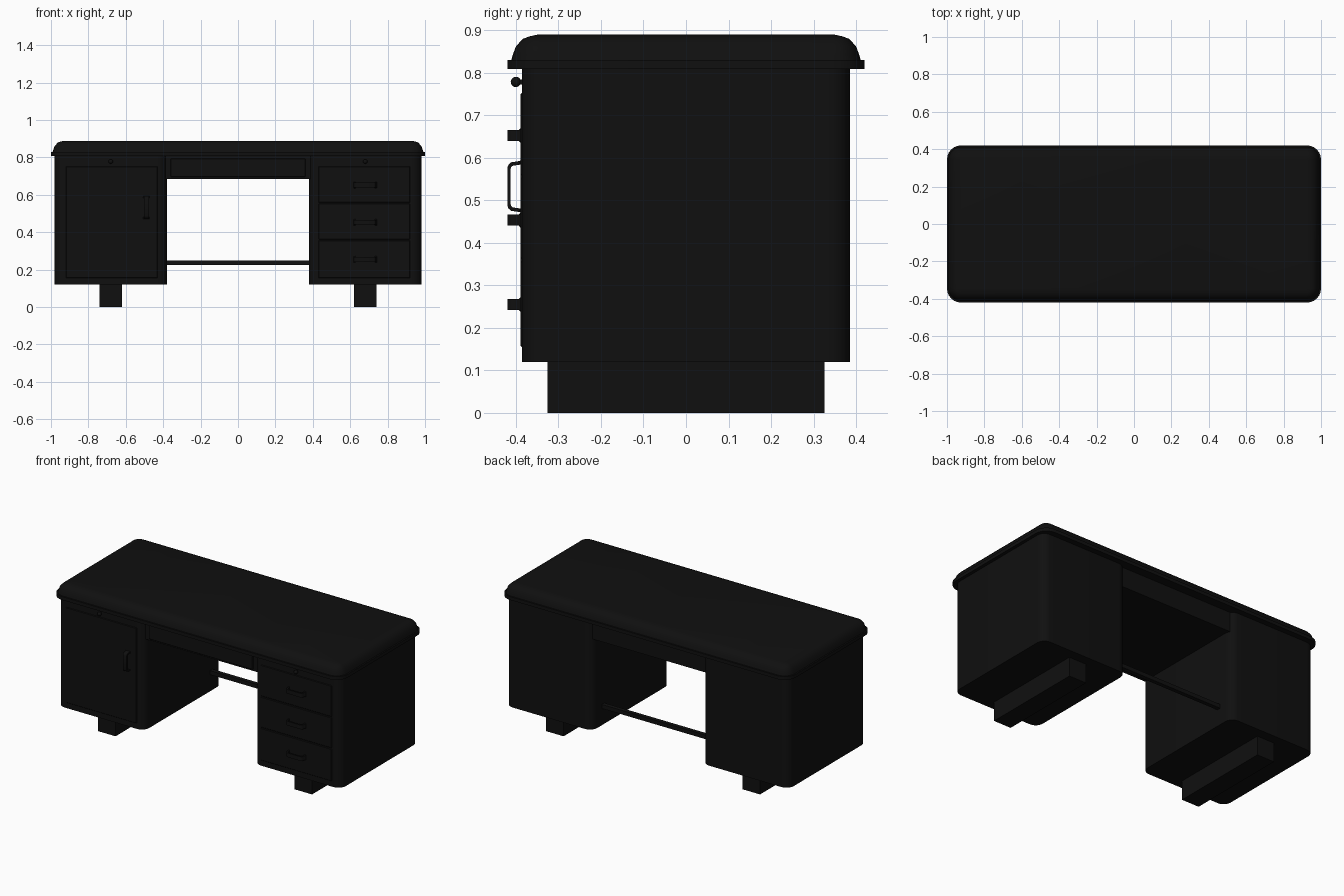
import bpy, bmesh, math
from mathutils import Vector

if "Cube" in bpy.data.objects:
    bpy.data.objects.remove(bpy.data.objects["Cube"])

mat = bpy.data.materials.new("black_lacquer")
mat.diffuse_color = (0.005, 0.005, 0.005, 1)
mat.use_nodes = True
mat.node_tree.nodes["Principled BSDF"].inputs["Base Color"].default_value = mat.diffuse_color


def finish(name, bm, angle=35):
    bmesh.ops.recalc_face_normals(bm, faces=bm.faces)
    me = bpy.data.meshes.new(name)
    bm.to_mesh(me)
    bm.free()
    me.materials.append(mat)
    ob = bpy.data.objects.new(name, me)
    bpy.context.collection.objects.link(ob)
    bpy.ops.object.select_all(action='DESELECT')
    ob.select_set(True)
    bpy.context.view_layer.objects.active = ob
    bpy.ops.object.shade_smooth_by_angle(angle=math.radians(angle))
    return ob


def rounded_slab(name, cx, hx, hy, radius, profile, seg=6):
    """Stack of rounded rectangles; profile is (inset, z) pairs."""
    bm = bmesh.new()
    rings = []
    for inset, z in profile:
        r = max(radius - inset, 0.008)
        ring = []
        for k, (sx, sy) in enumerate(((1, 1), (-1, 1), (-1, -1), (1, -1))):
            for i in range(seg + 1):
                a = math.pi / 2 * (k + i / seg)
                ring.append(bm.verts.new((cx + sx * (hx - inset - r) + r * math.cos(a),
                                          sy * (hy - inset - r) + r * math.sin(a), z)))
        rings.append(ring)
    n = len(rings[0])
    for a, b in zip(rings, rings[1:]):
        for i in range(n):
            bm.faces.new((a[i], a[(i + 1) % n], b[(i + 1) % n], b[i]))
    bm.faces.new(rings[0])
    bm.faces.new(rings[-1])
    return finish(name, bm)


def box(name, x, y, z, bevel=0.0):
    bm = bmesh.new()
    bmesh.ops.create_cube(bm, size=1)
    for v in bm.verts:
        v.co = Vector([(r[0] + r[1]) / 2 + c * (r[1] - r[0]) for c, r in zip(v.co, (x, y, z))])
    if bevel:
        bmesh.ops.bevel(bm, geom=bm.edges[:], offset=bevel, segments=1, affect='EDGES')
    return finish(name, bm)


def handle(name, x, z, vertical=False):
    """Bow handle: a bent strip standing off the front face."""
    outer = [(0.066, 0), (0.060, 0.006), (0.057, 0.026), (0.052, 0.032), (0.044, 0.035)]
    inner = [(0.052, 0), (0.051, 0.008), (0.049, 0.022), (0.046, 0.026), (0.042, 0.027)]
    half = [(o, i) for o, i in zip(outer, inner)]
    path = half + [((-o[0], o[1]), (-i[0], i[1])) for o, i in reversed(half)]
    bm = bmesh.new()
    rows = []
    for o, i in path:
        w = 0.013 if o[1] > 0.001 else 0.022
        row = []
        for (s, d), t in ((o, -w), (o, w), (i, w), (i, -w)):
            dx, dz = (t, s) if vertical else (s, t)
            row.append(bm.verts.new((x + dx, -0.385 - d, z + dz)))
        rows.append(row)
    for a, b in zip(rows, rows[1:]):
        for i in range(4):
            bm.faces.new((a[i], a[(i + 1) % 4], b[(i + 1) % 4], b[i]))
    bm.faces.new(rows[0])
    bm.faces.new(rows[-1])
    return finish(name, bm, 40)


# desktop with lip and domed edge
rounded_slab("desktop", 0, 1.0, 0.42, 0.075,
             [(0, 0.808), (0, 0.829), (0.009, 0.829), (0.013, 0.842), (0.020, 0.861),
              (0.036, 0.879), (0.052, 0.885), (0.070, 0.889)])

# pedestals, plinth feet and locks
for side, s in (("left", -1), ("right", 1)):
    rounded_slab(side + "_pedestal", s * 0.68, 0.30, 0.385, 0.05, [(0, 0.12), (0, 0.81)])
    box(side + "_foot", (s * 0.68 - 0.06, s * 0.68 + 0.06), (-0.325, 0.325), (0, 0.125))
    bm = bmesh.new()
    bmesh.ops.create_uvsphere(bm, u_segments=16, v_segments=10, radius=0.012)
    bmesh.ops.translate(bm, verts=bm.verts, vec=(s * 0.68, -0.400, 0.778))
    finish(side + "_lock_knob", bm)
    box(side + "_lock_stem", (s * 0.68 - 0.006, s * 0.68 + 0.006), (-0.395, -0.38), (0.772, 0.784))

# cupboard door
box("door", (-0.92, -0.43), (-0.389, -0.375), (0.155, 0.752), 0.003)
handle("door_handle", -0.49, 0.532, True)

# drawer stack
for i, (z0, z1, zh) in enumerate(((0.155, 0.357, 0.255), (0.362, 0.553, 0.453), (0.558, 0.752, 0.652))):
    box(f"drawer_front_{i + 1}", (0.43, 0.92), (-0.389, -0.375), (z0, z1), 0.003)
    handle(f"drawer_handle_{i + 1}", 0.68, zh)

# centre drawer box and foot rail
box("centre_apron", (-0.39, 0.39), (-0.362, 0.365), (0.685, 0.81))
box("centre_drawer_front", (-0.36, 0.36), (-0.37, -0.35), (0.695, 0.795), 0.003)
box("foot_rail", (-0.39, 0.39), (0.265, 0.29), (0.225, 0.25))
